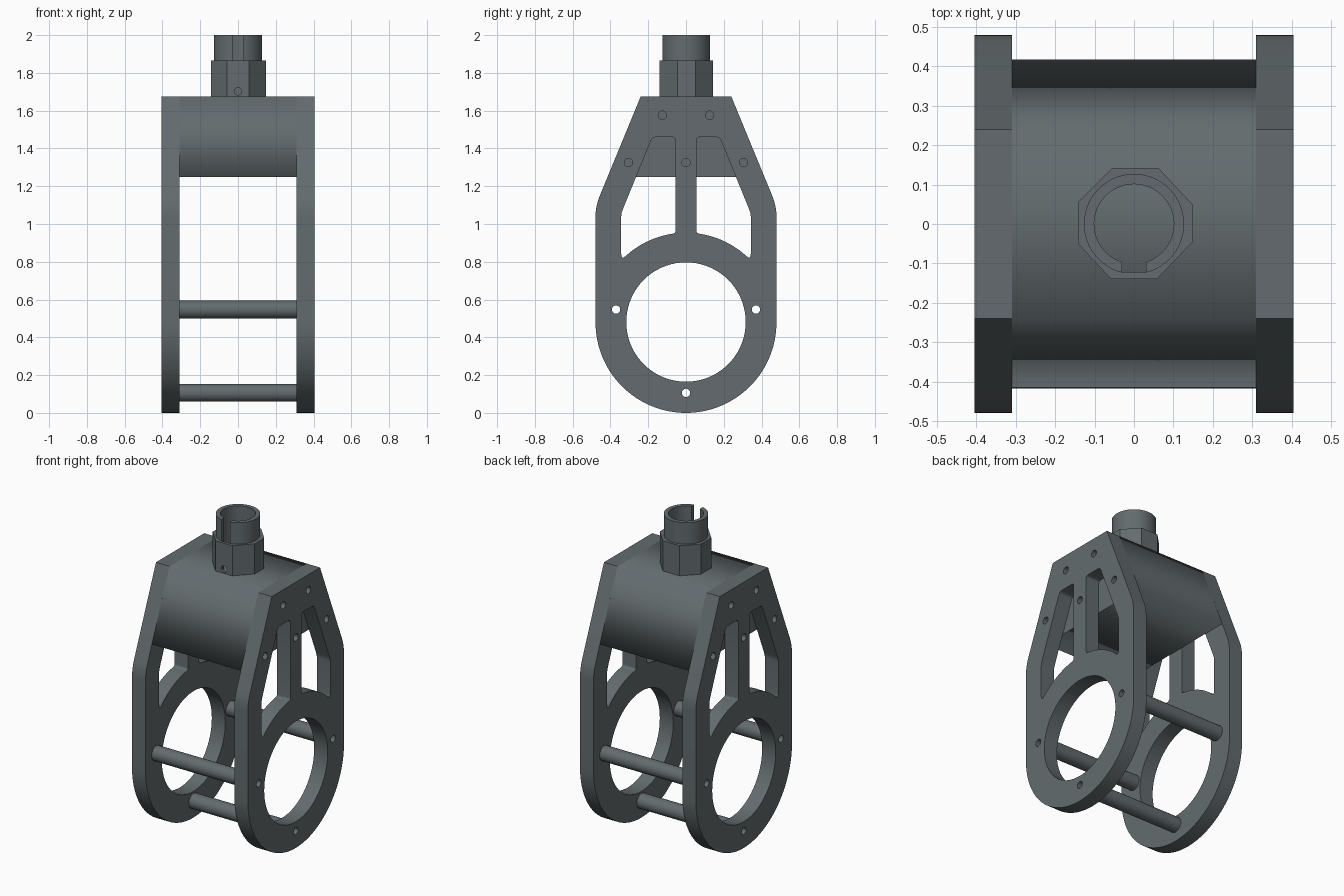
import bpy, bmesh
from math import sin, cos, pi, asin, sqrt
from mathutils import Vector, Euler

cube = bpy.data.objects.get("Cube")
if cube:
    bpy.data.objects.remove(cube, do_unlink=True)

steel = bpy.data.materials.new("dark grey steel")
steel.use_nodes = True
COLOUR = (0.125, 0.148, 0.156, 1)
steel.diffuse_color = COLOUR
steel.node_tree.nodes["Principled BSDF"].inputs["Base Color"].default_value = COLOUR

SIDE = Euler((pi / 2, 0, pi / 2))   # profile (y, z) extruded along x
FLAT = Euler((0, 0, 0))             # profile (x, y) extruded along z


def arc(cx, cy, r, a, b, n):
    return [(cx + r * cos(a + (b - a) * i / n), cy + r * sin(a + (b - a) * i / n))
            for i in range(n + 1)]


def circle(cx, cy, r, n=32):
    return arc(cx, cy, r, 0, 2 * pi, n)[:-1]


def rounded(p, c, q, r=0.02):
    """Points rounding corner c between neighbours p and q."""
    p, c, q = Vector(p), Vector(c), Vector(q)
    s, e = c + (p - c).normalized() * r, c + (q - c).normalized() * r
    return [tuple(s * (1 - t) ** 2 + c * 2 * t * (1 - t) + e * t * t)
            for t in (i / 4 for i in range(5))]


def extrude(name, loops, depth, location, rotation):
    """Solid from an outer loop and hole loops, centred on its location."""
    curve = bpy.data.curves.new(name, 'CURVE')
    curve.dimensions, curve.fill_mode, curve.extrude = '2D', 'BOTH', depth / 2
    for loop in loops:
        spline = curve.splines.new('POLY')
        spline.points.add(len(loop) - 1)
        for point, (u, v) in zip(spline.points, loop):
            point.co = (u, v, 0, 1)
        spline.use_cyclic_u = True
    temp = bpy.data.objects.new("temp", curve)
    bpy.context.collection.objects.link(temp)
    graph = bpy.context.evaluated_depsgraph_get()
    mesh = bpy.data.meshes.new_from_object(temp.evaluated_get(graph))
    bpy.data.objects.remove(temp, do_unlink=True)
    bpy.data.curves.remove(curve)
    bm = bmesh.new()
    bm.from_mesh(mesh)
    bmesh.ops.remove_doubles(bm, verts=bm.verts, dist=0.0002)
    bmesh.ops.recalc_face_normals(bm, faces=bm.faces)
    bm.to_mesh(mesh)
    bm.free()
    mesh.name = name
    mesh.materials.clear()
    mesh.materials.append(steel)
    obj = bpy.data.objects.new(name, mesh)
    obj.location, obj.rotation_euler = location, rotation
    bpy.context.collection.objects.link(obj)
    return obj


def smooth(obj):
    bpy.ops.object.select_all(action='DESELECT')
    obj.select_set(True)
    bpy.context.view_layer.objects.active = obj
    bpy.ops.object.shade_smooth_by_angle(angle=0.5)


def mirrored(half):
    return half + [(-u, v) for u, v in reversed(half)]


# Side plate profile: round foot, straight flanks, tapered shoulders
R = 0.479
SHOULDER, TOP = (R, 1.095), (0.24, 1.675)
right_half = (arc(0, R, R, -pi / 2, 0, 32)[1:]
              + rounded((R, R), SHOULDER, TOP, 0.055) + [TOP])
outline = [(0, 0)] + mirrored(right_half)

# Window beside the central rib, its lower edge following the ring
RING, RIB, EDGE = 0.475, 0.055, 0.343
low = (EDGE, R + sqrt(RING ** 2 - EDGE ** 2))
inner = (RIB, R + sqrt(RING ** 2 - RIB ** 2))
a, b, c = (RIB, 1.46), (0.178, 1.46), (EDGE, 1.057)
sweep = arc(0, R, RING, asin((low[1] - R) / RING), asin((inner[1] - R) / RING), 16)
window = (rounded(inner, a, b) + rounded(a, b, c) + rounded(b, c, low)
          + rounded(c, low, sweep[2], 0.035) + sweep[2:-1]
          + rounded(sweep[-2], inner, a, 0.015))

rods = [(-0.37, 0.547), (0.37, 0.547), (0, 0.106)]
screws = [(-0.125, 1.576), (0.125, 1.576), (-0.305, 1.325), (0.305, 1.325), (0, 1.325)]
holes = [circle(u, v, 0.022, 24) for u, v in rods + screws]
loops = [outline, circle(0, 0.481, 0.316, 72), window, [(-u, v) for u, v in window]] + holes
INNER, OUTER = 0.31, 0.404
for label, s in (("left", 1), ("right", -1)):
    smooth(extrude(label + "_side_plate", loops, OUTER - INNER,
                   (s * (INNER + OUTER) / 2, 0, 0), SIDE))

# Solid head block between the plates
extrude("head_block", [mirrored([(0.415, 1.25), TOP])], 2 * INNER, (0, 0, 0), SIDE)

# Hollow spacer rods
for label, (u, v) in zip(("front", "back", "bottom"), rods):
    smooth(extrude(label + "_spacer_rod", [circle(0, 0, 0.047), circle(0, 0, 0.022, 24)],
                   2 * INNER, (0, u, v), SIDE))

# Eight-sided socket with a keyed bore
BORE, KEY, TUBE = 0.101, 0.03, 0.127
k = asin(KEY / BORE)
bore = arc(0, 0, BORE, -pi / 2 + k, 1.5 * pi - k, 48)
octagon = [(0.062, 0.142), (0.148, 0.05), (0.148, -0.046), (0.058, -0.14),
           (-0.058, -0.14), (-0.142, -0.05), (-0.142, 0.055), (-0.055, 0.142)]
keyed = bore + [(-KEY, -0.122), (KEY, -0.122)]
socket = extrude("socket_base", [octagon, keyed], 0.19, (0, 0, 1.77), FLAT)

# Set screw hole in the front of the socket
cutter = extrude("set_screw_cutter", [circle(0, 0, 0.02, 24)], 0.1,
                 (0, -0.14, 1.702), Euler((pi / 2, 0, 0)))
cutter.hide_render = True
cut = socket.modifiers.new("set_screw_hole", 'BOOLEAN')
cut.operation, cut.object, cut.solver = 'DIFFERENCE', cutter, 'EXACT'
bpy.context.view_layer.objects.active = socket
bpy.ops.object.modifier_apply(modifier=cut.name)
bpy.data.objects.remove(cutter, do_unlink=True)
smooth(socket)

# Slotted tube on top of the socket
j = asin(KEY / TUBE)
tube = bore + arc(0, 0, TUBE, 1.5 * pi - j, -pi / 2 + j, 56)
smooth(extrude("slotted_tube", [tube], 0.135, (0, 0, 1.9325), FLAT))
